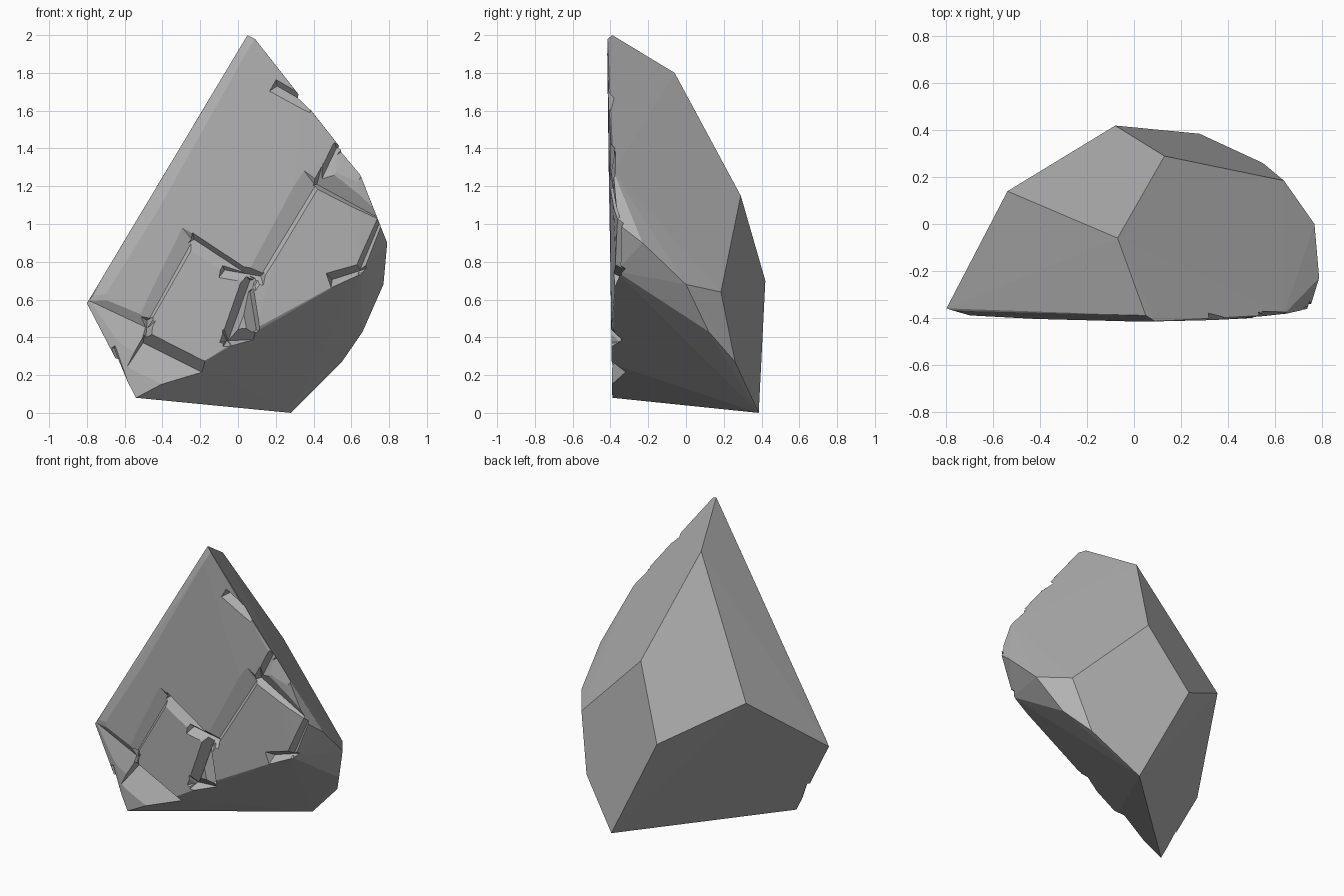
import bpy, bmesh
from mathutils import Vector


def hull(name, points):
    """Solid convex hull of a few points, with coplanar faces merged."""
    bm = bmesh.new()
    for p in points:
        bm.verts.new(p)
    res = bmesh.ops.convex_hull(bm, input=bm.verts[:])
    junk = [g for g in res["geom_interior"] if isinstance(g, bmesh.types.BMVert)]
    bmesh.ops.delete(bm, geom=junk, context='VERTS')
    bmesh.ops.dissolve_limit(bm, angle_limit=0.02, verts=bm.verts[:], edges=bm.edges[:])
    bmesh.ops.recalc_face_normals(bm, faces=bm.faces[:])
    me = bpy.data.meshes.new(name)
    bm.to_mesh(me)
    bm.free()
    ob = bpy.data.objects.new(name, me)
    bpy.context.collection.objects.link(ob)
    return ob


def chip(p, q, w1, w2, depth, taper=0.02, face=-0.395):
    """V-shaped wedge cut along p-q (x, z): w1 wide to its left, w2 to its right."""
    p, q = Vector(p), Vector(q)
    d = (q - p).normalized()
    n = Vector((-d.y, d.x))
    pts = []
    for end, s in ((p, 1), (q, -1)):
        a = end + d * taper * s
        pts.append((a.x, face + depth, a.y))
        for w in (w1, -w2):
            b = end - d * taper * s + n * w * 2
            pts.append((b.x, face - depth, b.y))
    return pts


# Main faceted stone body
stone = hull("broken_stone", [
    (0.05, -0.39, 2.0), (0.09, -0.415, 1.98), (0.04, -0.417, 1.90), (-0.07, -0.06, 1.8),
    (0.13, 0.29, 1.15), (-0.08, 0.42, 0.70), (-0.54, 0.14, 0.99),
    (-0.80, -0.36, 0.58), (-0.77, -0.37, 0.62), (-0.70, -0.39, 0.63),
    (-0.54, -0.39, 0.08), (-0.62, -0.385, 0.25), (0.28, 0.385, 0.0),
    (0.55, 0.26, 0.27), (0.66, 0.12, 0.43), (0.64, 0.185, 0.64),
    (0.77, 0.0, 0.68), (0.79, -0.23, 0.90), (0.75, -0.36, 1.0),
    (0.64, -0.385, 1.28), (0.52, -0.40, 1.40), (0.34, -0.41, 1.66),
    (0.65, -0.37, 0.75), (0.10, -0.395, 0.45), (-0.20, -0.395, 0.26),
    (-0.42, -0.405, 1.08), (0.30, -0.408, 1.20)])

# Chips and cracks split the front into raised slabs
cuts = [
    chip((-0.80, 0.60), (-0.46, 0.44), 0.05, 0.16, 0.03),      # left step
    chip((-0.52, 0.38), (-0.14, 0.19), 0.06, 0.16, 0.075),     # bottom left step
    chip((-0.66, 0.36), (-0.55, 0.04), 0.012, 0.03, 0.03),     # lower left edge
    chip((-0.49, 0.36), (-0.48, 0.51), 0.04, 0.03, 0.035),
    chip((-0.48, 0.48), (-0.23, 0.93), 0.05, 0.012, 0.014),    # lower slab, left
    chip((-0.25, 0.93), (0.10, 0.70), 0.02, 0.05, 0.03),       # lower slab, top
    chip((0.07, 0.72), (-0.06, 0.36), 0.03, 0.04, 0.06),       # lower slab, right
    chip((-0.09, 0.76), (0.14, 0.72), 0.03, 0.04, 0.035),
    chip((-0.08, 0.38), (0.10, 0.39), 0.06, 0.03, 0.06),
    chip((0.06, 0.66), (0.10, 0.42), 0.02, 0.05, 0.04),
    chip((0.08, 0.66), (0.42, 1.22), 0.05, 0.015, 0.014),      # right slab, left
    chip((0.40, 1.22), (0.82, 0.99), 0.085, 0.02, 0.045),      # right slab, top
    chip((0.42, 1.19), (0.53, 1.42), 0.02, 0.05, 0.025),
    chip((0.54, 1.40), (0.68, 1.26), 0.02, 0.10, 0.025),       # right shoulder
    chip((0.76, 1.03), (0.63, 0.72), 0.06, 0.03, 0.05, face=-0.38),
    chip((0.48, 0.70), (0.70, 0.77), 0.04, 0.04, 0.06, face=-0.38),
    chip((0.19, 1.74), (0.40, 1.62), 0.025, 0.04, 0.03, face=-0.41),  # upper notch
]
for pts in cuts:
    cutter = hull("cutter", pts)
    mod = stone.modifiers.new("chip", 'BOOLEAN')
    mod.operation, mod.solver, mod.object = 'DIFFERENCE', 'EXACT', cutter
    bpy.context.view_layer.objects.active = stone
    bpy.ops.object.modifier_apply(modifier=mod.name)
    bpy.data.objects.remove(cutter, do_unlink=True)

# Dark grey stone
mat = bpy.data.materials.new("dark_stone")
mat.diffuse_color = (0.45, 0.45, 0.45, 1)
stone.data.materials.clear()
stone.data.materials.append(mat)
for poly in stone.data.polygons:
    poly.material_index = 0
